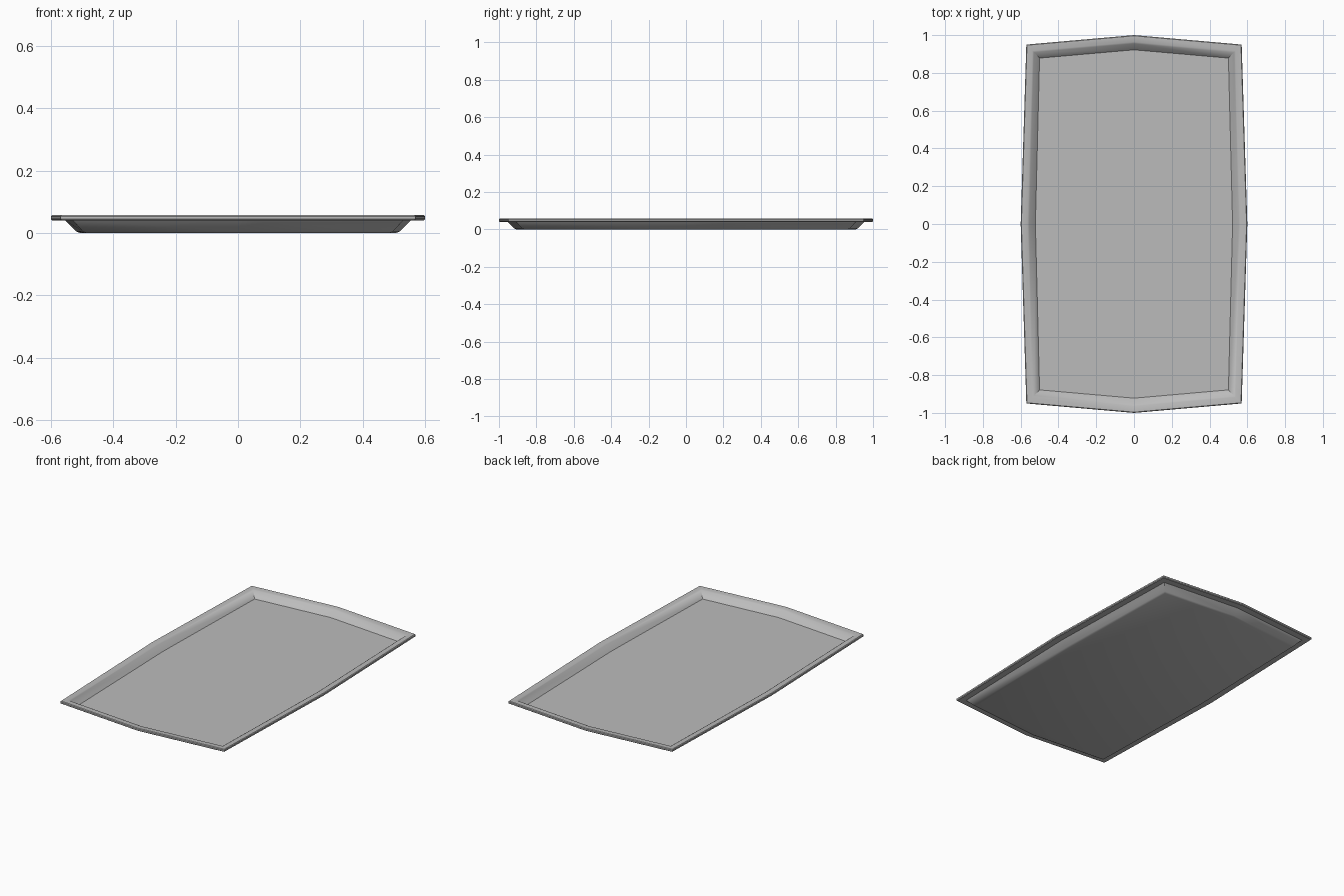
import bpy
import bmesh
import math

cube = bpy.data.objects.get("Cube")
if cube:
    bpy.data.objects.remove(cube, do_unlink=True)

# Single plain metal colour
metal = bpy.data.materials.new("light grey metal")
metal.use_nodes = True
grey = (0.5, 0.5, 0.5, 1)
metal.diffuse_color = grey
metal.node_tree.nodes["Principled BSDF"].inputs["Base Color"].default_value = grey

# Cross-section of the sheet: (inset from the rim, height), from floor top to underside
SECTION = [(0.078, 0.018), (0.045, 0.052), (0.036, 0.057), (0.004, 0.057),
           (0, 0.053), (0, 0.044), (0.004, 0.04), (0.045, 0.04),
           (0.08, 0.005), (0.092, 0)]


def outline(inset):
    """Eight-point bowed rectangle, anticlockwise."""
    side, end = 0.6 - inset, 1 - inset
    cx, cy = 0.57 - inset * 0.9, 0.95 - inset * 0.92
    return [(side, 0), (cx, cy), (0, end), (-cx, cy),
            (-side, 0), (-cx, -cy), (0, -end), (cx, -cy)]


# Tray: rings bridged from the floor, over the rim and down to the underside
bm = bmesh.new()
rings = [[bm.verts.new((x, y, z)) for x, y in outline(d)] for d, z in SECTION]
bm.faces.new(rings[0])
for a, b in zip(rings, rings[1:]):
    for i in range(len(a)):
        j = (i + 1) % len(a)
        bm.faces.new((a[i], b[i], b[j], a[j]))
bm.faces.new(rings[-1])
bmesh.ops.recalc_face_normals(bm, faces=bm.faces)

mesh = bpy.data.meshes.new("tray")
bm.to_mesh(mesh)
bm.free()
mesh.materials.append(metal)
tray = bpy.data.objects.new("tray", mesh)
bpy.context.collection.objects.link(tray)

# Smooth rolled rim, crisp floor line
bpy.ops.object.select_all(action="DESELECT")
tray.select_set(True)
bpy.context.view_layer.objects.active = tray
bpy.ops.object.shade_smooth_by_angle(angle=math.radians(40))
